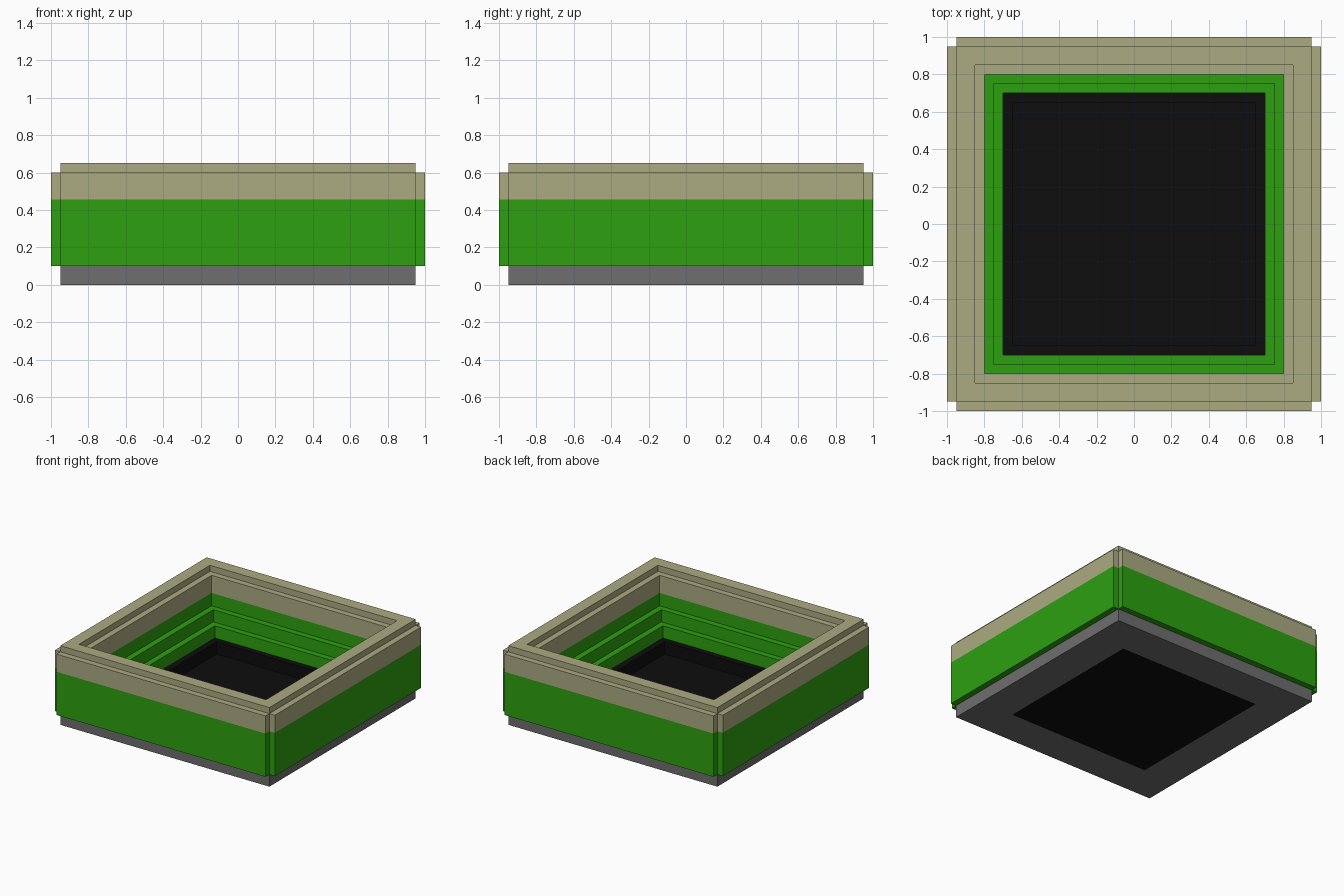
import bpy, bmesh
from math import pi
from mathutils import Matrix

cube = bpy.data.objects.get("Cube")
if cube:
    bpy.data.objects.remove(cube, do_unlink=True)


def material(name, rgb):
    m = bpy.data.materials.new(name)
    m.use_nodes = True
    m.diffuse_color = (*rgb, 1)
    bsdf = m.node_tree.nodes["Principled BSDF"]
    bsdf.inputs["Base Color"].default_value = (*rgb, 1)
    bsdf.inputs["Roughness"].default_value = 0.9
    return m


MATS = [material("sand", (0.407, 0.407, 0.225)),
        material("green", (0.026, 0.352, 0.005)),
        material("grey", (0.156, 0.156, 0.156)),
        material("black", (0.004, 0.004, 0.004))]
SAND, GREEN, GREY, BLACK = range(4)
BAND = 0.455  # height where green changes to sand


def finish(bm, name):
    me = bpy.data.meshes.new(name)
    bm.to_mesh(me)
    bm.free()
    for m in MATS:
        me.materials.append(m)
    ob = bpy.data.objects.new(name, me)
    bpy.context.collection.objects.link(ob)
    return ob


def square_ring(bm, h, z):
    return [bm.verts.new((x * h, y * h, z)) for x, y in ((-1, -1), (1, -1), (1, 1), (-1, 1))]


# Stepped basin: square rings from the underside, over the rim, down to the floor
# (half width, height, colour of the band that follows)
PROFILE = [(0.65, 0, GREY), (0.95, 0, GREY), (0.95, 0.1, GREEN), (0.95, BAND, SAND),
           (0.95, 0.65, SAND), (0.85, 0.65, SAND), (0.85, 0.6, SAND), (0.8, 0.6, SAND),
           (0.8, BAND, GREEN), (0.8, 0.35, GREEN), (0.75, 0.35, GREEN), (0.75, 0.25, GREEN),
           (0.7, 0.25, GREEN), (0.7, 0.15, BLACK), (0.65, 0.15, BLACK), (0.65, 0.05, BLACK)]
bm = bmesh.new()
rings = [square_ring(bm, h, z) for h, z, _ in PROFILE]
for a, b, (_, _, colour) in zip(rings, rings[1:], PROFILE):
    for i in range(4):
        j = (i + 1) % 4
        bm.faces.new((a[i], a[j], b[j], b[i])).material_index = colour
bm.faces.new(rings[0][::-1]).material_index = BLACK
bm.faces.new(rings[-1]).material_index = BLACK
finish(bm, "basin")

# Raised panel on each outer side, cut at the colour band
for k, side in enumerate(("front", "left", "back", "right")):
    bm = bmesh.new()
    bmesh.ops.create_cube(bm, size=1, matrix=Matrix.Translation((0, -0.975, 0.35))
                          @ Matrix.Diagonal((1.9, 0.05, 0.5, 1)))
    bmesh.ops.bisect_plane(bm, geom=bm.verts[:] + bm.edges[:] + bm.faces[:],
                           plane_co=(0, 0, BAND), plane_no=(0, 0, 1))
    for f in bm.faces:
        f.material_index = SAND if f.calc_center_median().z > BAND else GREEN
    bm.transform(Matrix.Rotation(k * pi / 2, 4, 'Z'))
    finish(bm, side + "_panel")
